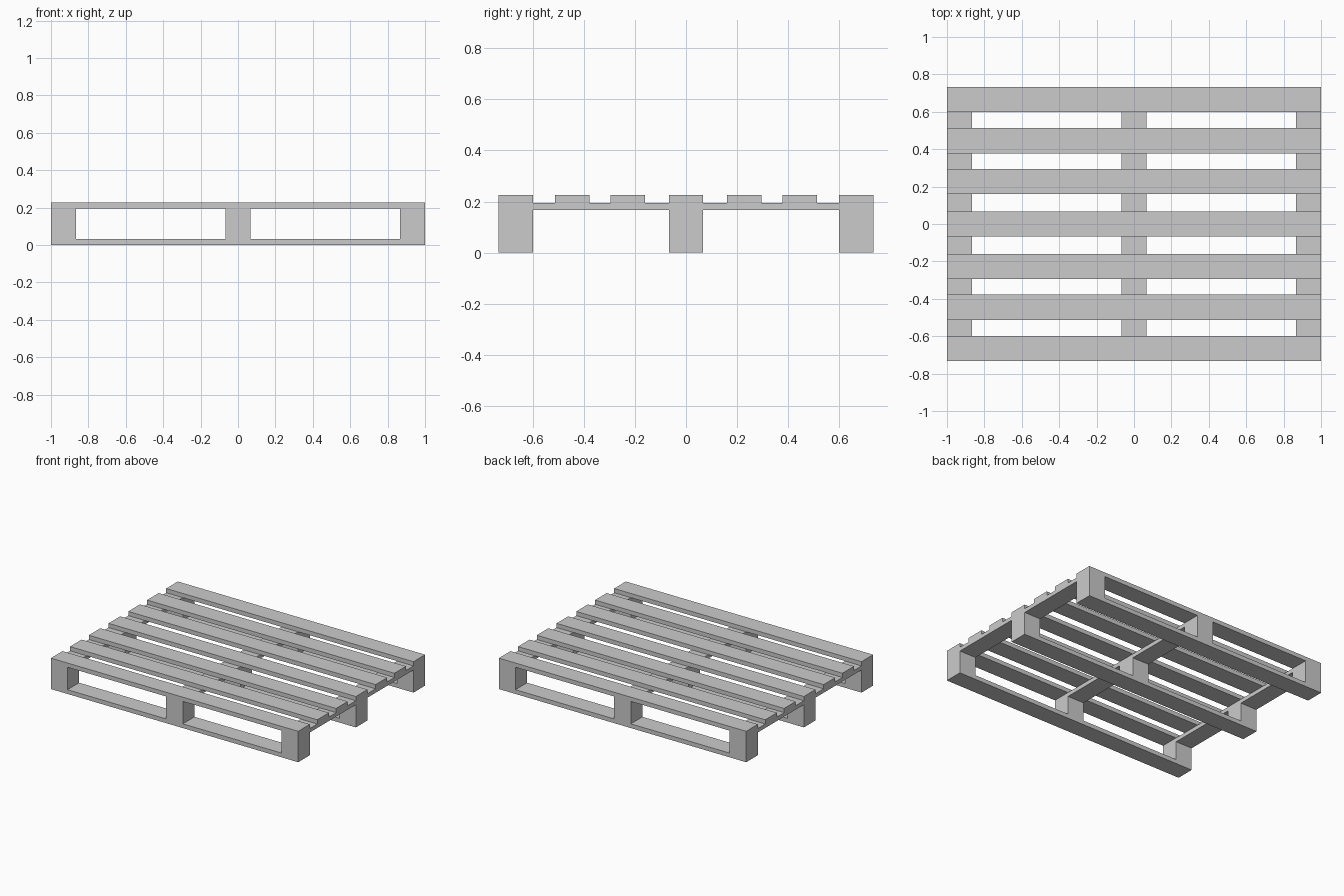
import bpy

if "Cube" in bpy.data.objects:
    bpy.data.objects.remove(bpy.data.objects["Cube"])

HALF_X, HALF_Y, HEIGHT = 1.0, 0.733, 0.226
WOOD = 0.134      # width of every board and block
THICK = 0.031     # board thickness


def box(name, x, y, z0, sx, sy, sz):
    bpy.ops.mesh.primitive_cube_add(size=1, location=(x, y, z0 + sz / 2))
    ob = bpy.context.object
    ob.name = name
    ob.scale = (sx, sy, sz)
    bpy.ops.object.transform_apply(location=False, rotation=False, scale=True)
    return ob


edge_x = HALF_X - WOOD / 2
edge_y = HALF_Y - WOOD / 2
columns = (-edge_x, 0, edge_x)
rows = (-edge_y, 0, edge_y)
deck_z = HEIGHT - THICK
cross_z = deck_z - THICK + 0.002

# Top deck slats
for y in (-edge_y, -0.445, -0.228, 0, 0.228, 0.445, edge_y):
    box("deck_slat", 0, y, deck_z, 2 * HALF_X, WOOD, THICK)

# Cross boards under the deck
for x in columns:
    box("cross_board", x, 0, cross_z, WOOD, 2 * HALF_Y, deck_z - cross_z)

# Bottom runners
for y in rows:
    box("bottom_runner", 0, y, 0, 2 * HALF_X, WOOD, THICK)

# Spacer blocks
for x in columns:
    for y in rows:
        box("spacer_block", x, y, THICK, WOOD, WOOD, cross_z - THICK)
